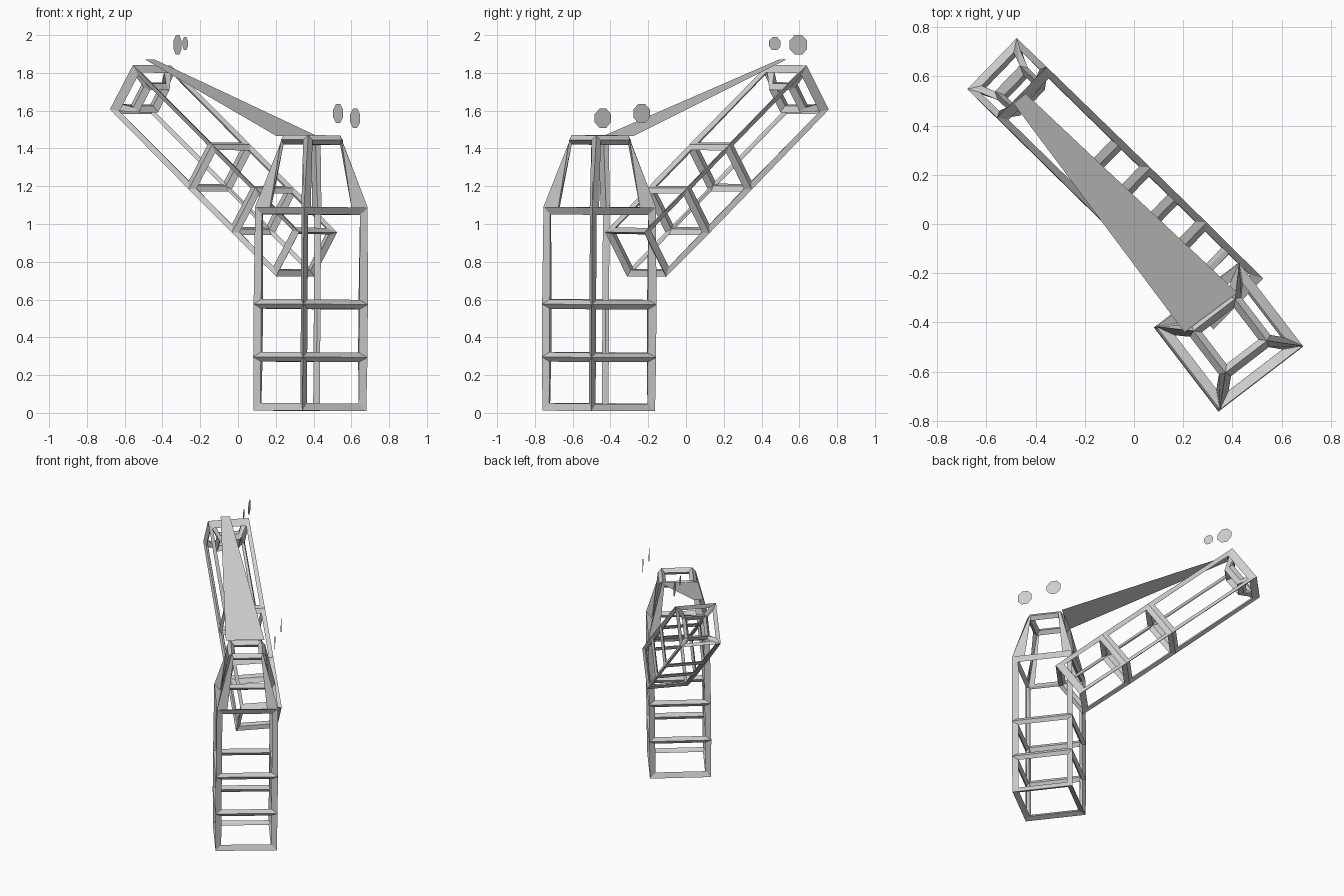
import bpy
import bmesh
from math import cos, sin, radians, pi
from mathutils import Matrix, Vector

cube = bpy.data.objects.get("Cube")
if cube:
    bpy.data.objects.remove(cube, do_unlink=True)

GREY = (0.62, 0.62, 0.62, 1)
grey = bpy.data.materials.new("plain grey")
grey.use_nodes = True
grey.diffuse_color = GREY
grey.node_tree.nodes["Principled BSDF"].inputs["Base Color"].default_value = GREY

THICK = 0.05            # strut thickness before scaling
HALF = 0.198            # half width of the cage
INNER = 0.54            # size of the end ring against the cage


def add_object(name, bm):
    mesh = bpy.data.meshes.new(name)
    bm.normal_update()
    bm.to_mesh(mesh)
    bm.free()
    mesh.materials.append(grey)
    obj = bpy.data.objects.new(name, mesh)
    bpy.context.collection.objects.link(obj)
    return obj


def frame(name, lift, base, side, axis, scale):
    """Square strut cage whose small end ring is moved along the axis by lift."""
    bm = bmesh.new()
    levels = [(0.025, 1), (0.295, 1), (0.575, 1), (1.075, 1), (1.075, INNER)]
    rings = []
    for z, s in levels:
        h = HALF * s
        rings.append([bm.verts.new((x * h, y * h, z))
                      for x, y in ((-1, -1), (1, -1), (1, 1), (-1, 1))])
    for low, high in zip(rings, rings[1:]):
        for i in range(4):
            j = (i + 1) % 4
            bm.faces.new((low[i], low[j], high[j], high[i]))
    bm.faces.new(rings[0][::-1])
    bm.faces.new(rings[-1])
    bm.normal_update()

    # Turn the cage into struts, then raise or sink the end ring
    bmesh.ops.wireframe(bm, faces=bm.faces[:], thickness=THICK, offset=0,
                        use_replace=True, use_even_offset=True)
    for v in bm.verts:
        if v.co.z > 1 and max(abs(v.co.x), abs(v.co.y)) < HALF * 0.77:
            v.co.z += lift

    obj = add_object(name, bm)
    z_dir = Vector(axis).normalized()
    y_dir = z_dir.cross(Vector(side)).normalized()
    x_dir = y_dir.cross(z_dir)
    turn = Matrix((x_dir, y_dir, z_dir)).transposed().to_4x4()
    obj.matrix_world = Matrix.Translation(base) @ turn @ Matrix.Diagonal((*scale, 1))


# Upright tower with a raised end ring
a = radians(37.5)
frame("upright_tower", 0.37, (0.381, -0.462, 0),
      (cos(a), sin(a), 0), (0.007, 0.005, 1), (1, 1, 1))

# Leaning beam with a sunken end ring
frame("leaning_beam", -0.05, (0.372, -0.275, 0.83),
      (-0.69, -0.72, 0), (-0.89, 0.87, 0.895), (0.68, 0.68, 1.405))

# Thin tapering sheet from the tower top to the beam end
bm = bmesh.new()
bm.faces.new([bm.verts.new(p) for p in ((0.205, -0.44, 1.465), (0.42, -0.28, 1.465),
                                        (-0.44, 0.53, 1.87), (-0.49, 0.49, 1.87))])
add_object("sloping_sheet", bm)

# Flat upright eight-sided discs: centre, radius, turn from the y axis
discs = {
    "tower_disc_front": ((0.62, -0.44, 1.56), 0.055, 31.5),
    "tower_disc_back": ((0.53, -0.235, 1.585), 0.055, 31.5),
    "beam_disc_small": ((-0.28, 0.47, 1.955), 0.037, 25),
    "beam_disc_large": ((-0.32, 0.595, 1.948), 0.056, 25),
}
for name, (centre, radius, angle) in discs.items():
    across = Vector((-sin(radians(angle)), cos(radians(angle)), 0))
    bm = bmesh.new()
    ring = []
    for i in range(8):
        t = (i + 0.5) * pi / 4
        ring.append(bm.verts.new(Vector(centre) + radius * (across * cos(t) + Vector((0, 0, sin(t))))))
    bm.faces.new(ring)
    add_object(name, bm)
